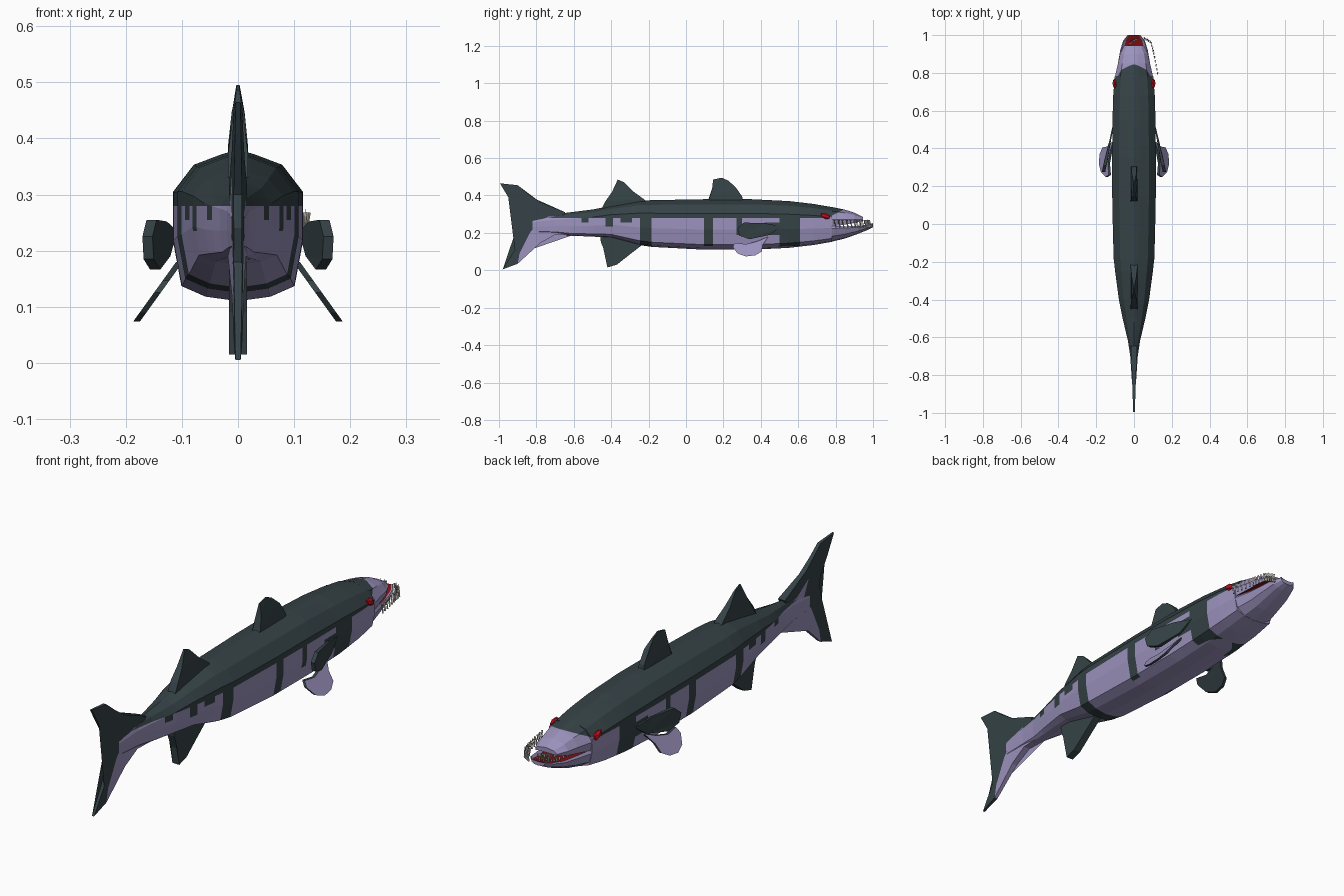
import bpy, bmesh, math
from mathutils import Vector

if "Cube" in bpy.data.objects:
    bpy.data.objects.remove(bpy.data.objects["Cube"])


def material(name, rgb):
    m = bpy.data.materials.new(name)
    m.diffuse_color = (*rgb, 1)
    m.use_nodes = True
    m.node_tree.nodes["Principled BSDF"].inputs["Base Color"].default_value = m.diffuse_color
    return m


DARK = material("dark slate", (0.036, 0.055, 0.062))
PALE = material("pale lavender", (0.33, 0.29, 0.51))
RED = material("eye red", (0.55, 0.005, 0.012))
MOUTH = material("mouth red", (0.22, 0.006, 0.008))
TOOTH = material("tooth ivory", (0.55, 0.53, 0.46))


def finish(bm, name, mats, rule=None):
    bmesh.ops.recalc_face_normals(bm, faces=bm.faces)
    bm.normal_update()
    if rule:
        for f in bm.faces:
            f.material_index = rule(f.calc_center_median(), f.normal)
    me = bpy.data.meshes.new(name)
    bm.to_mesh(me)
    bm.free()
    for m in mats:
        me.materials.append(m)
    ob = bpy.data.objects.new(name, me)
    bpy.context.collection.objects.link(ob)
    return ob


def loft(name, stations, half, mats, rule, cuts=()):
    """Skin mirrored half sections (u, t) along (y, half_width, bottom, top)."""
    ring = half + [(-u, t) for u, t in reversed(half[1:-1])]
    bm = bmesh.new()
    rows = [[bm.verts.new((u * w, y, b + t * (top - b))) for u, t in ring]
            for y, w, b, top in stations]
    n = len(ring)
    for a, c in zip(rows, rows[1:]):
        for i in range(n):
            j = (i + 1) % n
            bm.faces.new((a[i], a[j], c[j], c[i]))
    bm.faces.new(rows[0])
    bm.faces.new(rows[-1])
    for co, no in cuts:
        bmesh.ops.bisect_plane(bm, geom=bm.verts[:] + bm.edges[:] + bm.faces[:],
                               plane_co=co, plane_no=no)
    return finish(bm, name, mats, rule)


def plate(name, pts, thick, mats, centre=lambda y, z: 0.0, rule=None):
    """Thin fin from a (y, z) outline; thickness and x offset are functions."""
    bm = bmesh.new()
    a, b = [[bm.verts.new((centre(y, z) + s * thick(y, z), y, z)) for y, z in pts]
            for s in (1, -1)]
    n = len(pts)
    caps = [bm.faces.new(a), bm.faces.new(b)]
    for i in range(n):
        j = (i + 1) % n
        bm.faces.new((a[i], a[j], b[j], b[i]))
    bmesh.ops.triangulate(bm, faces=caps)
    return finish(bm, name, mats, rule)


# body with dark back and side stripes
def y_cut(y):
    return ((0, y, 0), (0, 1, 0))


def z_cut(z):
    return ((0, 0, z), (0, 0, 1))


# side markings: y range and z range
MARKS = [(-0.245, -0.185, 0, 1), (0.096, 0.144, 0.13, 1), (0.5, 0.61, 0.13, 1),
         (0.27, 0.3, 0.19, 1), (0.42, 0.5, 0.19, 0.255), (-0.43, -0.39, 0.235, 1),
         (-0.56, -0.52, 0.255, 1), (-0.35, -0.29, 0.255, 1)]
BROW = ((0, 0.755, 0.28), (0, -0.5, 1))


def skin(c, n):
    if (c - Vector(BROW[0])).dot(Vector(BROW[1])) > 0 and c.z > 0.28:
        return 0
    return 0 if any(a < c.y < b and lo < c.z < hi for a, b, lo, hi in MARKS) else 1


SECTION = [(0, 0), (0.5, 0.03), (0.87, 0.1), (1, 0.4), (1, 0.72), (0.68, 0.9),
           (0.25, 0.97), (0, 1)]
BODY = [(-0.82, 0.012, 0.20, 0.28), (-0.70, 0.02, 0.195, 0.30),
        (-0.62, 0.032, 0.185, 0.31), (-0.50, 0.06, 0.18, 0.325),
        (-0.40, 0.08, 0.175, 0.345), (-0.25, 0.10, 0.135, 0.372),
        (-0.18, 0.108, 0.125, 0.375), (0.10, 0.115, 0.11, 0.38),
        (0.35, 0.116, 0.11, 0.38), (0.55, 0.114, 0.12, 0.37),
        (0.68, 0.11, 0.135, 0.355), (0.78, 0.102, 0.152, 0.338)]
cuts = [y_cut(y) for m in MARKS for y in m[:2]]
cuts += [z_cut(z) for z in (0.28, 0.255, 0.235, 0.19, 0.13)] + [BROW]
loft("body", BODY, SECTION, [DARK, PALE], skin, cuts)

# upper jaw
loft("upper_jaw",
     [(0.775, 0.102, 0.235, 0.339), (0.85, 0.085, 0.245, 0.324),
      (0.90, 0.074, 0.253, 0.308), (0.945, 0.052, 0.262, 0.285)],
     [(0, 0.1), (0.8, 0.1), (0.95, 0), (1, 0.35), (0.72, 0.78), (0.25, 0.95), (0, 1)],
     [DARK, PALE, MOUTH],
     lambda c, n: 2 if n.z < -0.7 else skin(c, n), [z_cut(0.28), BROW])

# lower jaw with red mouth floor
loft("lower_jaw",
     [(0.775, 0.102, 0.152, 0.237), (0.85, 0.085, 0.170, 0.235),
      (0.92, 0.073, 0.195, 0.237), (0.97, 0.058, 0.215, 0.245),
      (1.0, 0.034, 0.23, 0.252)],
     [(0, 0), (0.5, 0.06), (0.86, 0.35), (1, 0.85), (0.92, 1), (0.75, 0.8), (0, 0.75)],
     [PALE, MOUTH],
     lambda c, n: 1 if n.z > 0.8 and c.y < 0.99 and abs(c.x) < 0.05 else 0)

# eyes
for side in (1, -1):
    bm = bmesh.new()
    bmesh.ops.create_icosphere(bm, subdivisions=1, radius=1)
    for v in bm.verts:
        x, y, z = v.co
        v.co = (side * (0.102 + 0.013 * x), 0.745 + 0.028 * y, 0.29 + 0.018 * z - 0.008 * y)
    finish(bm, "eye_right" if side > 0 else "eye_left", [RED])


# teeth rows, following the outer jaw path
def jaw_path(t):
    path = [(0.055, 0.985), (0.09, 0.965), (0.106, 0.90), (0.125, 0.80)]
    k = min(int(t * 3), 2)
    f = t * 3 - k
    (x0, y0), (x1, y1) = path[k], path[k + 1]
    return x0 + (x1 - x0) * f, y0 + (y1 - y0) * f


bm = bmesh.new()
COUNT = 15
for i in range(COUNT):
    px, py = jaw_path(i / (COUNT - 1))
    for x in (px, 0.07 - px):
        for base, h in ((0.228, 0.034 + 0.014 * (i % 2)), (0.268, -0.03)):
            y = py if h > 0 else py - 0.006
            vs = [bm.verts.new((x + 0.0045 * math.cos(a), y + 0.0045 * math.sin(a), base))
                  for a in (0, math.pi / 2, math.pi, math.pi * 1.5)]
            tip = bm.verts.new((x, y, base + h))
            bm.faces.new(vs)
            for k in range(4):
                bm.faces.new((vs[k], vs[(k + 1) % 4], tip))
finish(bm, "teeth", [TOOTH])

# dorsal and anal fins
dorsal_thick = lambda y, z: 0.003 if z > 0.46 else (0.012 if z > 0.39 else 0.018)
plate("front_dorsal_fin", [(0.11, 0.35), (0.125, 0.385), (0.14, 0.44), (0.145, 0.485),
                           (0.19, 0.495), (0.225, 0.48), (0.265, 0.445), (0.30, 0.395),
                           (0.31, 0.35)], dorsal_thick, [DARK])
plate("rear_dorsal_fin", [(-0.46, 0.31), (-0.43, 0.37), (-0.395, 0.42), (-0.365, 0.485),
                          (-0.33, 0.47), (-0.28, 0.42), (-0.225, 0.38), (-0.20, 0.35)],
      dorsal_thick, [DARK])
plate("anal_fin", [(-0.46, 0.20), (-0.455, 0.15), (-0.43, 0.09), (-0.42, 0.015),
                   (-0.37, 0.03), (-0.30, 0.085), (-0.235, 0.135), (-0.25, 0.19)],
      lambda y, z: 0.016, [DARK])

# tail fin: dark lobes and pale inner panel
SEAM = [(-0.66, 0.28), (-0.73, 0.29), (-0.815, 0.34), (-0.78, 0.27), (-0.835, 0.20),
        (-0.89, 0.09), (-0.90, 0.035)]
tail_thick = lambda y, z: 0.004 + (y + 1) * 0.035
plate("tail_fin_dark", [(-0.995, 0.465), (-0.90, 0.455), (-0.845, 0.41), (-0.78, 0.365),
                        (-0.645, 0.31)] + SEAM +
      [(-0.98, 0.005), (-0.915, 0.11), (-0.88, 0.18), (-0.90, 0.24), (-0.89, 0.30),
       (-0.95, 0.39)], tail_thick, [DARK])
plate("tail_fin_pale", SEAM + [(-0.78, 0.145), (-0.70, 0.19), (-0.60, 0.19)],
      tail_thick, [PALE])

# paired pectoral and pelvic fins
for side, word in ((1, "right"), (-1, "left")):
    plate("pectoral_fin_" + word,
          [(0.51, 0.235), (0.42, 0.252), (0.31, 0.255), (0.275, 0.225), (0.285, 0.185),
           (0.34, 0.166), (0.45, 0.19)],
          lambda y, z: 0.004 if y > 0.4 else 0.009, [DARK],
          lambda y, z: side * (0.112 + (0.51 - y) * 0.21))
    plate("pelvic_fin_" + word,
          [(0.44, 0.18), (0.41, 0.135), (0.405, 0.10), (0.37, 0.08), (0.32, 0.074),
           (0.275, 0.09), (0.25, 0.125), (0.26, 0.147), (0.32, 0.14), (0.38, 0.155)],
          lambda y, z: 0.006, [DARK, PALE],
          lambda y, z: side * (0.115 + (0.165 - z) * 0.72),
          lambda c, n: 1 if n.x * side > 0.3 else 0)
